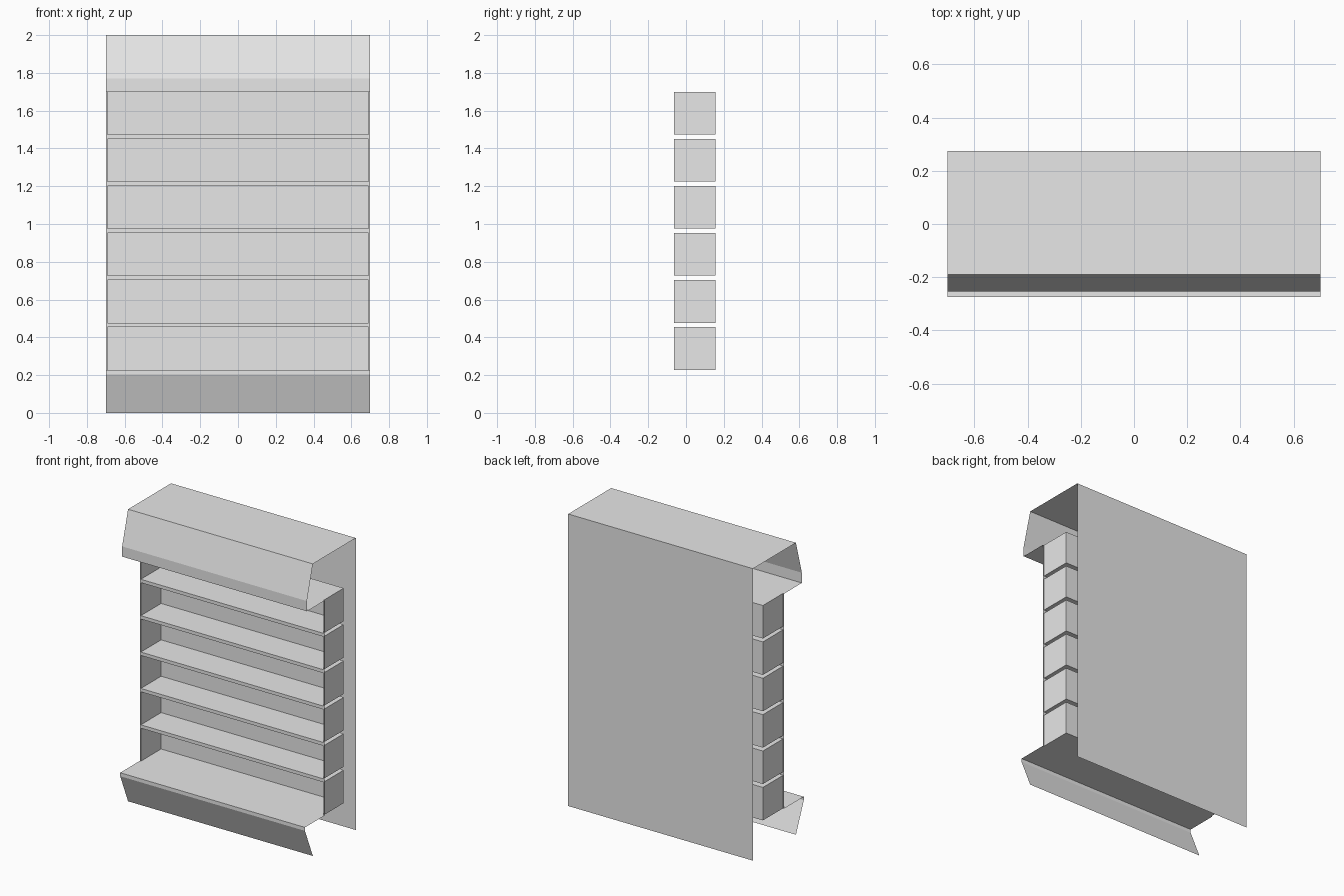
import bpy
import bmesh
from mathutils import Matrix

if "Cube" in bpy.data.objects:
    bpy.data.objects.remove(bpy.data.objects["Cube"])

# Single light grey finish
grey = bpy.data.materials.new("light_grey")
grey.use_nodes = True
grey.diffuse_color = (0.8, 0.8, 0.8, 1)
grey.node_tree.nodes["Principled BSDF"].inputs["Base Color"].default_value = (0.8, 0.8, 0.8, 1)

HALF_W = 0.70               # half width of the unit
HALF_IN = 0.692             # half width of a compartment
BACK, FRONT = 0.275, -0.275
SHELF_FRONT, SHELF_BACK = -0.063, 0.156
BOTTOM, TOP = 0.228, 1.70   # shelf stack
COUNT, HEIGHT = 6, 0.226
PITCH = (TOP - BOTTOM - HEIGHT) / (COUNT - 1)


def finish(name, bm):
    mesh = bpy.data.meshes.new(name)
    bm.to_mesh(mesh)
    bm.free()
    mesh.materials.append(grey)
    obj = bpy.data.objects.new(name, mesh)
    bpy.context.scene.collection.objects.link(obj)


def sheet(name, profile, x0=-HALF_W, x1=HALF_W):
    """Thin sheet: an open (y, z) profile swept along x."""
    bm = bmesh.new()
    rows = [[bm.verts.new((x, y, z)) for x in (x0, x1)] for y, z in profile]
    for a, b in zip(rows, rows[1:]):
        bm.faces.new((a[0], a[1], b[1], b[0]))
    finish(name, bm)


def compartment(name, z0):
    """Box open at the front."""
    bm = bmesh.new()
    size = (2 * HALF_IN, SHELF_BACK - SHELF_FRONT, HEIGHT)
    centre = (0, (SHELF_BACK + SHELF_FRONT) / 2, z0 + HEIGHT / 2)
    bmesh.ops.create_cube(bm, size=1, matrix=Matrix.Translation(centre) @ Matrix.Diagonal((*size, 1)))
    bm.normal_update()
    bmesh.ops.delete(bm, geom=[f for f in bm.faces if f.normal.y < -0.5], context='FACES')
    bmesh.ops.reverse_faces(bm, faces=bm.faces[:])
    finish(name, bm)


# Back panel
sheet("back_panel", [(BACK, 0), (BACK, 2)])

# Canopy: roof, sloped fascia, lip and soffit
sheet("canopy", [(BACK, 2), (-0.19, 2), (-0.254, 1.77), (-0.254, TOP), (SHELF_FRONT, TOP)])

# Base: deck, lip and kick panel sloping back to the floor
sheet("base_deck", [(SHELF_FRONT, BOTTOM), (FRONT, BOTTOM), (FRONT, 0.204), (-0.19, 0)])

# Shelf compartments with the front rails between them
for i in range(COUNT):
    z = BOTTOM + i * PITCH
    compartment(f"shelf_compartment_{i + 1}", z)
    if i:
        sheet(f"front_rail_{i}", [(SHELF_FRONT, z - PITCH + HEIGHT), (SHELF_FRONT, z)], -HALF_IN, HALF_IN)

# Narrow front stiles at both sides
for side, x0, x1 in (("right", -HALF_W, -HALF_IN), ("left", HALF_IN, HALF_W)):
    sheet(f"front_stile_{side}", [(SHELF_FRONT, BOTTOM), (SHELF_FRONT, TOP)], x0, x1)
